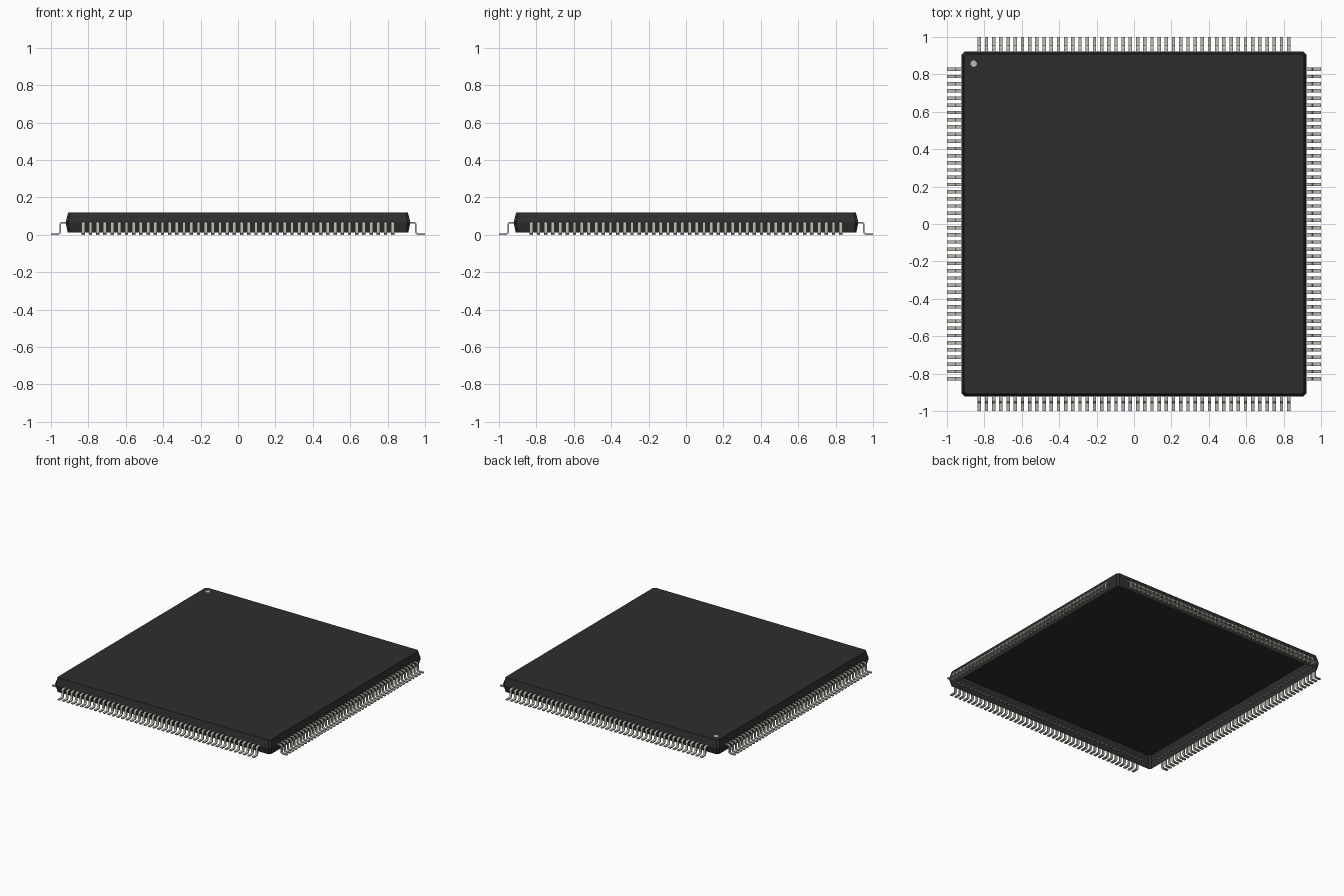
import bpy, bmesh, math
from mathutils import Matrix, Vector

cube = bpy.data.objects.get("Cube")
if cube:
    bpy.data.objects.remove(cube, do_unlink=True)


def material(name, color, rough=0.6):
    m = bpy.data.materials.new(name)
    m.use_nodes = True
    m.diffuse_color = (*color, 1)
    bsdf = m.node_tree.nodes["Principled BSDF"]
    bsdf.inputs["Base Color"].default_value = (*color, 1)
    bsdf.inputs["Roughness"].default_value = rough
    return m


CHARCOAL = material("charcoal_plastic", (0.027, 0.027, 0.027))
METAL = material("warm_grey_metal", (0.50, 0.48, 0.43))


def finish(name, bm, mat, smooth=False):
    mesh = bpy.data.meshes.new(name)
    bm.to_mesh(mesh)
    bm.free()
    mesh.materials.append(mat)
    obj = bpy.data.objects.new(name, mesh)
    bpy.context.collection.objects.link(obj)
    if smooth:
        bpy.ops.object.select_all(action='DESELECT')
        obj.select_set(True)
        bpy.context.view_layer.objects.active = obj
        bpy.ops.object.shade_smooth_by_angle(angle=math.radians(35))
    return obj


# Package shell: chamfered square rings, widest at the lead line, open below
TOP = 0.12
bm = bmesh.new()
rings = []
for half, z in [(0.911, 0.012), (0.921, 0.062), (0.921, 0.068), (0.908, TOP)]:
    c = half - 0.014
    ring = []
    for k in range(4):
        rot = Matrix.Rotation(k * math.pi / 2, 3, 'Z')
        ring += [bm.verts.new(rot @ Vector(p)) for p in ((half, -c, z), (half, c, z))]
    rings.append(ring)
for low, high in zip(rings, rings[1:]):
    for i in range(8):
        j = (i + 1) % 8
        bm.faces.new((low[i], low[j], high[j], high[i]))
bm.faces.new(rings[-1])
finish("package_body", bm, CHARCOAL)

# First-lead marker on the top
bm = bmesh.new()
bmesh.ops.create_circle(bm, cap_ends=True, radius=0.017, segments=24,
                        matrix=Matrix.Translation((-0.857, 0.857, TOP + 0.001)))
finish("corner_marker", bm, METAL)

# Gull-wing lead outline (distance outward, height), with rounded bends
THICK, WIDTH, PITCH, COUNT = 0.008, 0.018, 0.03846, 44
LOW, HIGH, BEND = THICK / 2, 0.065, 0.012


def arc(cx, cz, start, end, steps=4):
    return [(cx + BEND * math.cos(a), cz + BEND * math.sin(a))
            for a in (math.radians(start + (end - start) * i / steps)
                      for i in range(steps + 1))]


path = ([(0.908, HIGH)] + arc(0.939, HIGH - BEND, 90, 0)
        + arc(0.963, LOW + BEND, 180, 270) + [(1.0, LOW)])

# Offset the centre line to both faces of the metal strip
upper, lower = [], []
for i, p in enumerate(path):
    a, b = Vector(path[max(i - 1, 0)]), Vector(path[min(i + 1, len(path) - 1)])
    t = (b - a).normalized()
    n = Vector((-t.y, t.x)) * THICK / 2
    if i in (0, len(path) - 1):
        n = Vector((0, THICK / 2))
    upper.append(Vector(p) + n)
    lower.append(Vector(p) - n)


def add_lead(bm, offset):
    sections = []
    for u, l in zip(upper, lower):
        sections.append([bm.verts.new((q.x, offset + s * WIDTH / 2, q.y))
                         for q, s in ((u, -1), (u, 1), (l, 1), (l, -1))])
    for a, b in zip(sections, sections[1:]):
        for i in range(4):
            j = (i + 1) % 4
            bm.faces.new((a[i], b[i], b[j], a[j]))
    bm.faces.new(sections[0])
    bm.faces.new(sections[-1][::-1])


# One row of leads on each side
for k, side in enumerate(("left", "back", "right", "front")):
    bm = bmesh.new()
    for i in range(COUNT):
        add_lead(bm, (i - (COUNT - 1) / 2) * PITCH)
    bmesh.ops.rotate(bm, verts=bm.verts, cent=(0, 0, 0),
                     matrix=Matrix.Rotation(k * math.pi / 2, 3, 'Z'))
    bmesh.ops.recalc_face_normals(bm, faces=bm.faces)
    finish(side + "_leads", bm, METAL, smooth=True)
